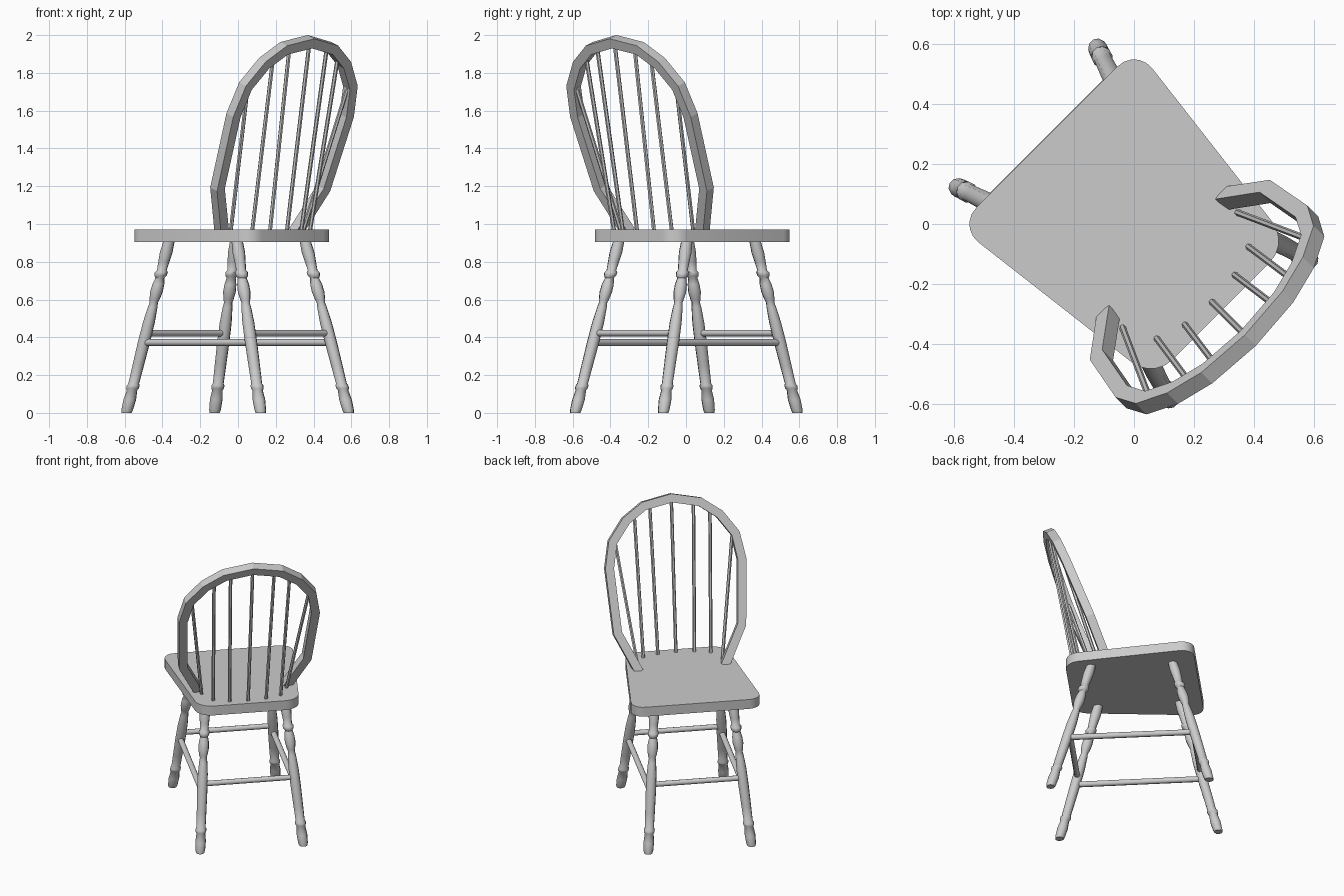
import bpy, bmesh, math
from mathutils import Vector, Matrix

if "Cube" in bpy.data.objects:
    bpy.data.objects.remove(bpy.data.objects["Cube"])

# Built in a local frame (x = across, y = toward the back), then turned on the floor
TURN = Matrix.Rotation(math.radians(-135), 4, 'Z')


def finish(name, bm, smooth=None):
    bmesh.ops.recalc_face_normals(bm, faces=bm.faces[:])
    bm.transform(TURN)
    me = bpy.data.meshes.new(name)
    bm.to_mesh(me)
    bm.free()
    ob = bpy.data.objects.new(name, me)
    bpy.context.collection.objects.link(ob)
    if smooth:
        bpy.ops.object.select_all(action='DESELECT')
        bpy.context.view_layer.objects.active = ob
        ob.select_set(True)
        bpy.ops.object.shade_smooth_by_angle(angle=math.radians(smooth))
    return ob


def skin(bm, rings):
    """Join a list of vertex-position rings into a capped tube."""
    vs = [[bm.verts.new(p) for p in r] for r in rings]
    n = len(vs[0])
    for a, b in zip(vs, vs[1:]):
        for i in range(n):
            j = (i + 1) % n
            bm.faces.new((a[i], a[j], b[j], b[i]))
    bm.faces.new(vs[0][::-1])
    bm.faces.new(vs[-1])


def rod(name, a, b, r, sides):
    a, b = Vector(a), Vector(b)
    q = (b - a).to_track_quat('Z', 'Y')
    bm = bmesh.new()
    circle = [q @ Vector((r * math.cos(t), r * math.sin(t), 0))
              for t in (2 * math.pi * i / sides for i in range(sides))]
    skin(bm, [[p + c for c in circle] for p in (a, b)])
    return finish(name, bm, 50)


# Seat: tapered slab with rounded corners
bm = bmesh.new()
skin(bm, [[(x, y, z) for x, y in ((-.42, -.41), (.42, -.41), (.32, .41), (-.32, .41))]
          for z in (.905, .97)])
upright = [e for e in bm.edges if abs(e.verts[0].co.z - e.verts[1].co.z) > .01]
bmesh.ops.bevel(bm, geom=upright, offset=.088, segments=5, profile=.5, affect='EDGES')
finish("seat", bm, 35)

# Turned legs: height / radius profile swept along a splayed axis
LEG = [(0, .027), (.015, .031), (.07, .034), (.12, .028), (.13, .034), (.145, .035),
       (.155, .029), (.25, .031), (.38, .033), (.48, .032), (.56, .026), (.585, .022),
       (.6, .027), (.64, .034), (.68, .032), (.715, .024), (.725, .033), (.745, .035),
       (.755, .026), (.8, .03), (.85, .034), (.93, .029)]
FOOT = {"front": Vector((.33, -.505, 0)), "back": Vector((.33, .5, 0))}
TOP = {"front": Vector((.25, -.268, .905)), "back": Vector((.255, .25, .905))}


def leg_point(end, side, z):
    p = FOOT[end].lerp(TOP[end], z / .905) if z <= .905 else \
        FOOT[end] + (TOP[end] - FOOT[end]) * (z / .905)
    return Vector((p.x * side, p.y, z))


SIDES = (("left", 1), ("right", -1))
for end in ("front", "back"):
    for label, side in SIDES:
        bm = bmesh.new()
        rings = []
        for z, r in LEG:
            c = leg_point(end, side, z)
            rings.append([c + Vector((r * math.cos(t), r * math.sin(t), 0))
                          for t in (math.tau * i / 10 for i in range(10))])
        skin(bm, rings)
        finish(f"{end}_{label}_leg", bm, 50)

# Stretchers between the legs
for end in ("front", "back"):
    rod(f"{end}_stretcher", leg_point(end, -1, .422), leg_point(end, 1, .422), .018, 8)
for label, side in SIDES:
    rod(f"{label}_stretcher", leg_point("front", side, .372),
        leg_point("back", side, .372), .019, 8)


# Bow lies in a plane leaning backward
def bow_plane(x, z):
    return Vector((x, .16 + .38 * (z - .97), z))


half = [(.275, .955), (.397, 1.19), (.424, 1.575), (.393, 1.73), (.3, 1.85), (.18, 1.93)]
path = [bow_plane(x, z) for x, z in half] + [bow_plane(0, 1.965)] + \
       [bow_plane(-x, z) for x, z in reversed(half)]
normal = Vector((0, 1, -.38)).normalized()
H = .0275
rings = []
for i, p in enumerate(path):
    d0 = (p - path[max(i - 1, 0)]).normalized()
    d1 = (path[min(i + 1, len(path) - 1)] - p).normalized()
    out = (d0 + d1).normalized().cross(normal)
    rings.append([p + out * a * H + normal * b * H
                  for a, b in ((-1, -1), (1, -1), (1, 1), (-1, 1))])
bm = bmesh.new()
skin(bm, rings)
finish("bow_back", bm)

# Spindles: bottom (x, y) on the seat, top (x, z) inside the bow
SPINDLES = [((0, .366), (0, 1.955)), ((.117, .356), (.14, 1.93)),
            ((.216, .322), (.242, 1.875)), ((.27, .215), (.375, 1.73))]
for i, ((bx, by), (tx, tz)) in enumerate(SPINDLES):
    for label, side in (SIDES if i else [("middle", 1)]):
        rod(f"{label}_spindle_{i}", (bx * side, by, .96), bow_plane(tx * side, tz), .011, 6)
